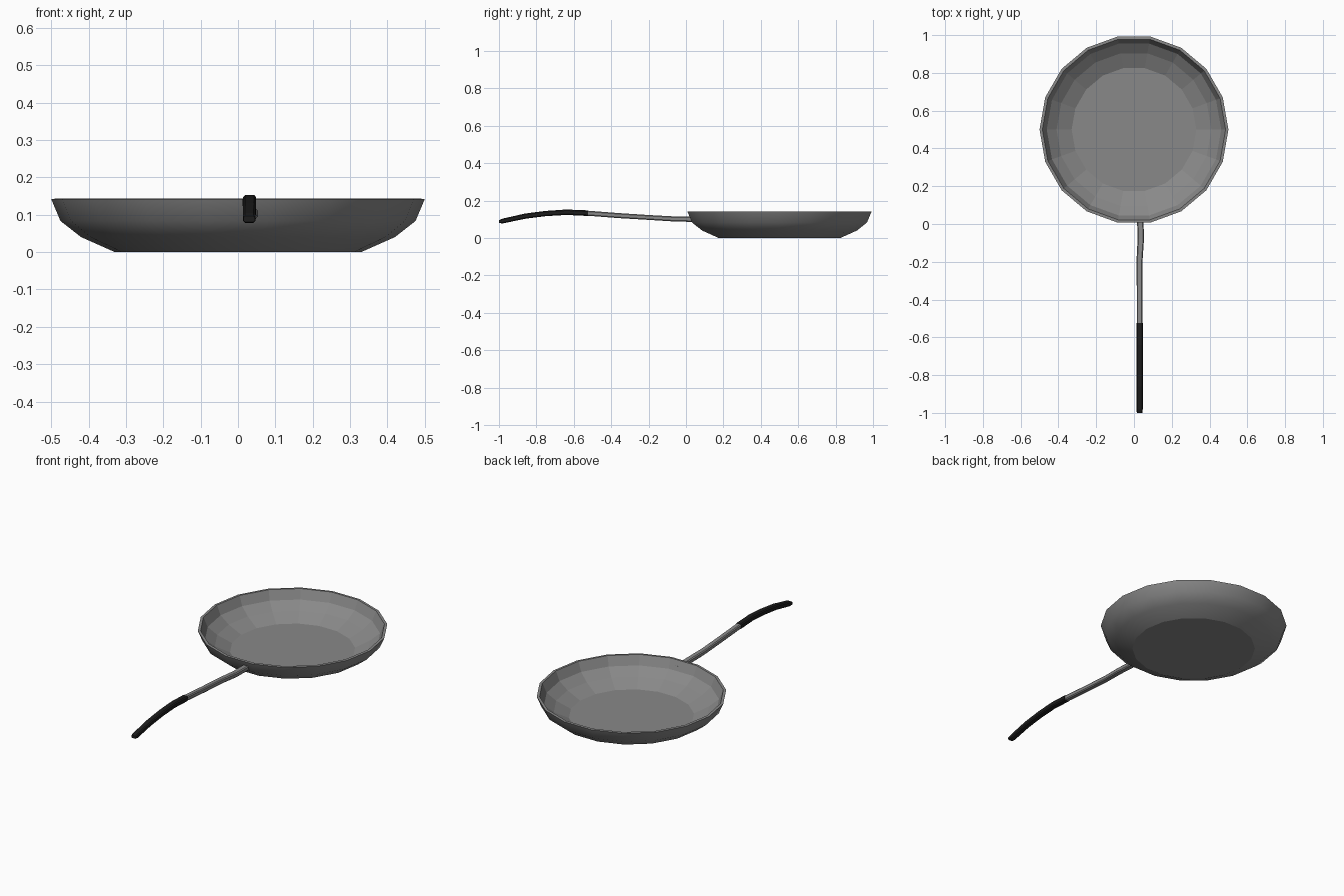
import bpy, bmesh
from math import cos, sin, tau

cube = bpy.data.objects.get("Cube")
if cube:
    bpy.data.objects.remove(cube)


def material(name, rgb):
    m = bpy.data.materials.new(name)
    m.use_nodes = True
    m.diffuse_color = (*rgb, 1)
    m.node_tree.nodes["Principled BSDF"].inputs["Base Color"].default_value = (*rgb, 1)
    return m


steel = material("grey_steel", (0.25, 0.25, 0.25))
rubber = material("black_grip", (0.012, 0.012, 0.012))


def finish(name, bm, mat):
    bmesh.ops.recalc_face_normals(bm, faces=bm.faces)
    mesh = bpy.data.meshes.new(name)
    bm.to_mesh(mesh)
    bm.free()
    mesh.materials.append(mat)
    obj = bpy.data.objects.new(name, mesh)
    bpy.context.collection.objects.link(obj)
    return obj


def loft(bm, rings, smooth_bands=0):
    """Bridge rings of points, cap both ends, smooth the first few bands."""
    loops = [[bm.verts.new(p) for p in ring] for ring in rings]
    n = len(loops[0])
    for i, (a, b) in enumerate(zip(loops, loops[1:])):
        for j in range(n):
            k = (j + 1) % n
            face = bm.faces.new((a[j], a[k], b[k], b[j]))
            face.smooth = i < smooth_bands
    bm.faces.new(loops[0])
    bm.faces.new(loops[-1])


# Pan: smooth outer wall, flat rim, faceted inner wall and floor
SIDES = 18
outer = [(0.33, 0), (0.42, 0.04), (0.475, 0.083), (0.5, 0.142)]
inner = [(0.485, 0.143), (0.462, 0.09), (0.41, 0.05), (0.33, 0.012)]
bm = bmesh.new()
loft(bm, [[(r * cos(tau * i / SIDES), 0.5 + r * sin(tau * i / SIDES), z)
           for i in range(SIDES)] for r, z in outer + inner], len(outer) - 1)
finish("pan", bm, steel)


# Handle: a chamfered bar swept along y, each station is (y, x, z, width, height)
def bar(name, stations, mat):
    bm = bmesh.new()
    corners = [(-1, -.6), (-.7, -1), (.7, -1), (1, -.6),
               (1, .6), (.7, 1), (-.7, 1), (-1, .6)]
    loft(bm, [[(x + u * w / 2, y, z + v * h / 2) for u, v in corners]
              for y, x, z, w, h in stations])
    return finish(name, bm, mat)


bar("handle_shank", [(0.035, 0.033, 0.1, 0.034, 0.028),
                     (-0.08, 0.036, 0.103, 0.034, 0.027),
                     (-0.2, 0.029, 0.11, 0.032, 0.026),
                     (-0.36, 0.03, 0.12, 0.03, 0.027),
                     (-0.53, 0.03, 0.133, 0.03, 0.027)], steel)
bar("handle_grip", [(-0.525, 0.03, 0.133, 0.035, 0.03),
                    (-0.64, 0.031, 0.138, 0.035, 0.029),
                    (-0.75, 0.031, 0.131, 0.035, 0.028),
                    (-0.86, 0.031, 0.117, 0.034, 0.028),
                    (-0.98, 0.03, 0.091, 0.033, 0.026),
                    (-1.0, 0.03, 0.088, 0.03, 0.016)], rubber)
